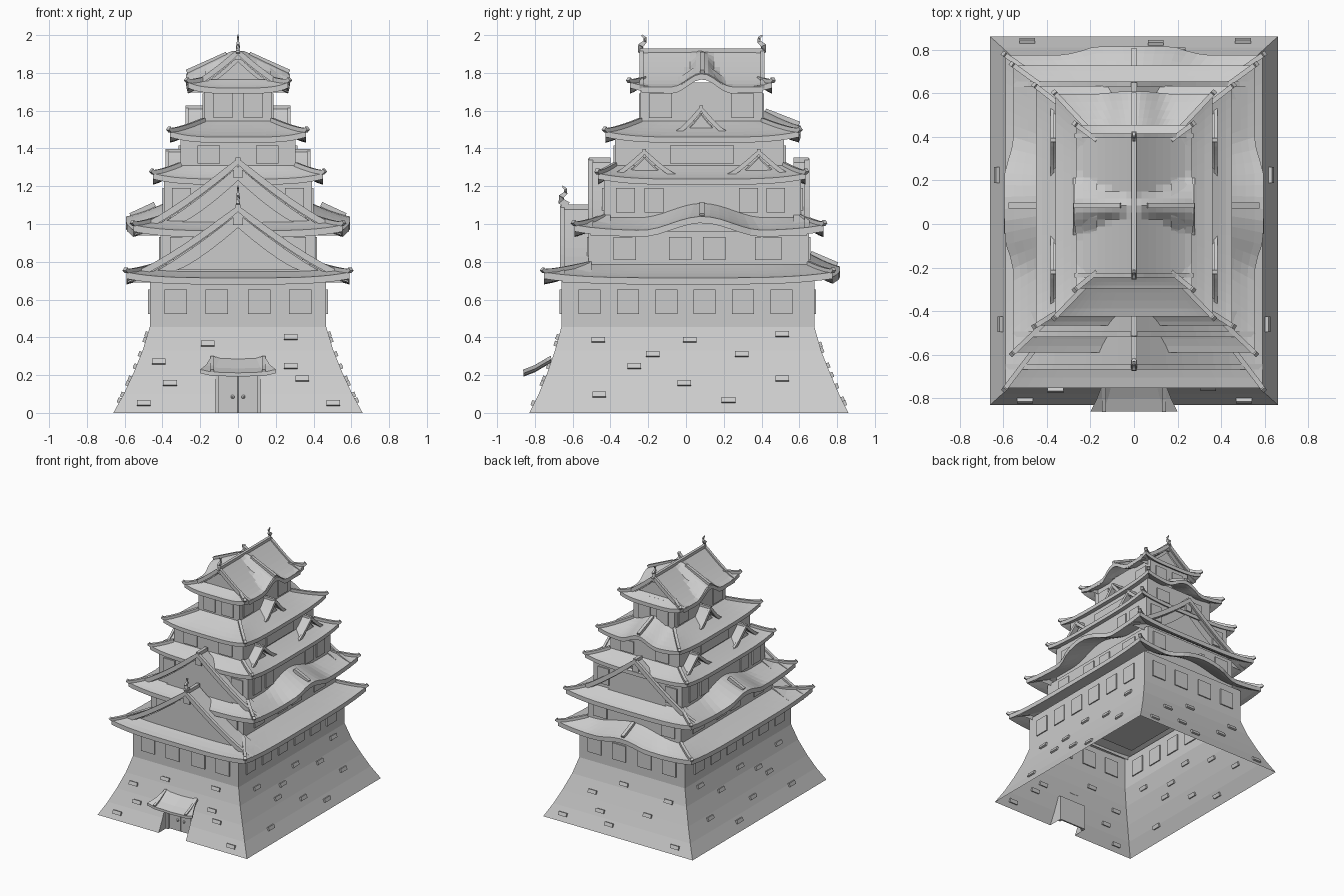
import bpy, bmesh, math
from mathutils import Vector, Matrix

cube = bpy.data.objects.get("Cube")
if cube:
    bpy.data.objects.remove(cube, do_unlink=True)

stone = bpy.data.materials.new("plain_grey")
stone.use_nodes = True
grey = (0.6, 0.6, 0.6, 1)
stone.diffuse_color = grey
stone.node_tree.nodes["Principled BSDF"].inputs["Base Color"].default_value = grey
CY = 0.085  # centre of the upper storeys along y


def finish(name, bm, place=None, recalc=True):
    if recalc:
        bmesh.ops.recalc_face_normals(bm, faces=bm.faces[:])
    me = bpy.data.meshes.new(name)
    bm.to_mesh(me)
    bm.free()
    me.materials.append(stone)
    ob = bpy.data.objects.new(name, me)
    bpy.context.collection.objects.link(ob)
    if place:
        ob.matrix_world = place
    return ob


def boxes(name, items, place=None):
    # each item: centre, size, tilt about x, turn about z
    bm = bmesh.new()
    for c, s, tilt, turn in items:
        m = (Matrix.Translation(c) @ Matrix.Rotation(turn, 4, 'Z')
             @ Matrix.Rotation(tilt, 4, 'X') @ Matrix.Diagonal((*s, 1)))
        bmesh.ops.create_cube(bm, size=1, matrix=m)
    return finish(name, bm, place)


def slab(name, rows, thick, closed=False, place=None):
    # sheet through rows of points, thickened downwards
    bm = bmesh.new()
    vs = [[bm.verts.new(p) for p in r] for r in rows]
    n = len(rows[0])
    for a, b in zip(vs, vs[1:]):
        for i in range(n if closed else n - 1):
            j = (i + 1) % n
            bm.faces.new((a[i], a[j], b[j], b[i]))
    top = bm.faces[:]
    new = bmesh.ops.extrude_face_region(bm, geom=top, use_keep_orig=True)["geom"]
    moved = [v for v in new if isinstance(v, bmesh.types.BMVert)]
    bmesh.ops.translate(bm, verts=moved, vec=(0, 0, -thick))
    return finish(name, bm, place)


def tube(name, pts, r, radii=None, place=None, width=1.0):
    # square bar swept along points
    bm = bmesh.new()
    pts = [Vector(p) for p in pts]
    rings = []
    for i, p in enumerate(pts):
        t = (pts[min(i + 1, len(pts) - 1)] - pts[max(i - 1, 0)]).normalized()
        ref = Vector((0, 0, 1)) if abs(t.z) < 0.9 or abs(t.x) > 0.3 else Vector((0, 1, 0))
        side = t.cross(ref).normalized()
        up = side.cross(t)
        k = r * (radii[i] if radii else 1)
        rings.append([bm.verts.new(p + side * a * k * width + up * b * k)
                      for a, b in ((-1, -1), (1, -1), (1, 1), (-1, 1))])
    for a, b in zip(rings, rings[1:]):
        for i in range(4):
            bm.faces.new((a[i], a[(i + 1) % 4], b[(i + 1) % 4], b[i]))
    bm.faces.new(rings[0])
    bm.faces.new(rings[-1])
    return finish(name, bm, place)


def bell(s, w):
    return 0.5 + 0.5 * math.cos(math.pi * s / w) if abs(s) < w else 0


def roof(name, outer, inner, ze, zi, lift=0.03, thick=0.035, bumps=()):
    # hipped skirt roof; bounds are x half, y min, y max; bumps arch single eaves
    n, m, rows = 24, 5, []
    for k in range(m + 1):
        v = k / m
        hx, y0, y1 = [a + (b - a) * v for a, b in zip(outer, inner)]
        c = [(-hx, y0), (hx, y0), (hx, y1), (-hx, y1)]
        row = []
        for side in range(4):
            p, q = Vector(c[side]), Vector(c[(side + 1) % 4])
            out = Vector(((0, -1), (1, 0), (0, 1), (-1, 0))[side])
            for i in range(n):
                xy = p.lerp(q, i / n)
                z = ze + (zi - ze) * v ** 1.25 + lift * abs(2 * i / n - 1) ** 4 * (1 - v)
                for bside, mid, w, h, reach in bumps:
                    if bside == side:
                        b = bell((xy.y if side % 2 else xy.x) - mid, w)
                        z += h * b
                        xy = xy + out * reach * min(1, 2 * b) * (1 - v)
                row.append((xy.x, xy.y, z))
        rows.append(row)
    slab(name, rows, thick, closed=True)
    for side in range(4):
        hip = [Vector(r[side * n]) + Vector((0, 0, 0.006)) for r in rows]
        tip = hip[0] + (hip[0] - hip[1]).normalized() * 0.012 + Vector((0, 0, 0.012))
        tube(name + "_hip", [tip] + hip, 0.011)


def gable(name, w, zb, zp, y0, y1, turn=0, loc=(0, 0), both=False, bump=None, thick=0.03, bar=0.013):
    # ridged roof facing local -y, with end wall, barge boards and ridge
    place = Matrix.Translation((*loc, 0)) @ Matrix.Rotation(turn, 4, 'Z')
    steps = 20 if bump else 1
    ts = [i / 8 - 1 for i in range(17)]

    def height(t, y=None):
        z = zb + (zp - zb) * (1 - abs(t)) ** 1.25
        if bump and y is not None:
            b = bell(y - bump[0], bump[1])
            z = max(z, zb + b * (bump[2] + 0.5 * w * (1 - abs(t))))
        return z
    ys = [y0 + (y1 - y0) * i / steps for i in range(steps + 1)]
    slab(name, [[(t * w, y, min(height(t, y), zp)) for t in ts] for y in ys], thick, place=place)
    for y, d in [(y0, 1), (y1, -1)][:2 if both else 1]:
        bm = bmesh.new()
        for scale, inset, drop in ((0.97, 0.03, 0.02), (0.56, 0.022, 0.1)):
            lo = zb - 0.03 if scale > 0.9 else zb + (zp - zb) * 0.1
            pts = [(t * w * scale, y + d * inset,
                    max(lo, lo + (height(t) - zb) * (1 if scale > 0.9 else 0.62))) for t in ts]
            bm.faces.new([bm.verts.new(p) for p in pts])
        finish(name + "_end_wall", bm, place)
        tube(name + "_barge_board", [(t * w, y, height(t) - 0.004) for t in ts], bar * 1.3,
             place=place, width=0.75)
        boxes(name + "_pendant", [((0, y + d * 0.01, zp - 0.17 * (zp - zb)),
              (0.09 * w, 0.014, 0.16 * (zp - zb)), 0, 0)], place)
    tube(name + "_ridge", [(0, y0 - 0.008, zp + 0.004), (0, y1, zp + 0.004)], bar, place=place)


def fish(name, y, z, d):
    # curled roof finial, tail sweeping outwards
    path = [(0, 0), (0.035, 0.02), (0.035, 0.045), (0.012, 0.065), (0.012, 0.085), (0.03, 0.1)]
    tube(name, [(0, y + d * (a - 0.02), z + b) for a, b in path], 0.014,
         (1.2, 1.3, 1, 0.7, 0.55, 0.25), width=0.6)


def storey(name, hx, y0, y1, z0, z1, wz, fronts, sides, size):
    # wall block with thin window plates on all four faces
    boxes(name, [((0, (y0 + y1) / 2, (z0 + z1) / 2), (2 * hx, y1 - y0, z1 - z0), 0, 0)])
    windows(name, hx, y0, y1, wz, fronts, sides, size)


def windows(name, hx, y0, y1, wz, fronts, sides, size):
    w, h = size
    items = [((x, y, wz), (w, 0.018, h), 0, 0) for x in fronts for y in (y0, y1)]
    items += [((s * hx, y, wz), (0.018, ww, h), 0, 0) for y, ww in sides for s in (-1, 1)]
    boxes(name + "_windows", items)


# Battered stone base and first storey, open below, with a gate notch in front
levels = [(0, 0.66, -0.83, 0.86), (0.1, 0.605, -0.78, 0.81), (0.205, 0.556, -0.737, 0.765),
          (0.33, 0.505, -0.694, 0.715), (0.455, 0.467, -0.66, 0.68), (0.71, 0.467, -0.66, 0.68)]
bm = bmesh.new()
G, DOOR = 0.12, -0.715
rings = [[bm.verts.new((x, y, z)) for x, y in
          ((-hx, y0), (-G, y0), (G, y0), (hx, y0), (hx, y1), (-hx, y1))] for z, hx, y0, y1 in levels]
for k, (a, b) in enumerate(zip(rings, rings[1:])):
    for i in range(6):
        if not (i == 1 and k < 2):
            j = (i + 1) % 6
            bm.faces.new((a[i], a[j], b[j], b[i]))
for i, x in ((1, -G), (2, G)):
    back = [bm.verts.new((x, DOOR, z)) for z in (levels[2][0], 0)]
    bm.faces.new([rings[0][i], rings[1][i], rings[2][i]] + back)
finish("stone_base", bm, recalc=False)


def face_at(z, col):
    for a, b in zip(levels, levels[1:]):
        if a[0] <= z <= b[0]:
            return a[col] + (b[col] - a[col]) * (z - a[0]) / (b[0] - a[0])


# Protruding stones
front = [(-.16, .365), (.28, .4), (-.42, .27), (-.36, .155), (.28, .245), (.34, .18), (.505, .05), (-.5, .05)]
rear = [(-.49, .05), (.1, .07), (.5, .05), (-.2, .2), (.3, .25), (-.35, .33), (.05, .36), (.2, .14)]
flank = [(-.465, .385), (.51, .415), (-.175, .31), (.02, .385), (.295, .31), (-.275, .245),
         (-.01, .155), (-.46, .095), (.51, .18), (.225, .065)]
size = (0.072, 0.028, 0.028)
items = [((x, face_at(z, 2), z), size, -0.35, 0) for x, z in front]
items += [((x, face_at(z, 3), z), size, 0.35, 0) for x, z in rear]
items += [((s * face_at(z, 1), y, z), size, -0.35, s * math.pi / 2) for y, z in flank for s in (-1, 1)]
boxes("base_stones", items)

# Gate: doors, posts, knobs and small sloping roof
boxes("gate_doors", [((s * 0.057, DOOR, 0.1), (0.11, 0.012, 0.2), 0, 0) for s in (-1, 1)])
boxes("gate_posts", [((s * 0.11, DOOR - 0.01, 0.1), (0.02, 0.03, 0.2), 0, 0) for s in (-1, 1)])
bm = bmesh.new()
for s in (-1, 1):
    bmesh.ops.create_uvsphere(bm, u_segments=8, v_segments=6, radius=0.01,
                              matrix=Matrix.Translation((s * 0.028, DOOR - 0.006, 0.085)))
finish("gate_knobs", bm)
rows = [[(t * w, y, z + 0.018 * abs(t) ** 4) for t in (-1, -0.7, 0, 0.7, 1)]
        for w, y, z in ((0.2, -0.86, 0.212), (0.17, -0.8, 0.235), (0.138, -0.715, 0.285))]
slab("gate_roof", rows, 0.02)
for s in (-1, 1):
    tube("gate_roof_rib", [(s * 0.137, -0.86, 0.22), (s * 0.137, -0.8, 0.243), (s * 0.137, -0.715, 0.293)], 0.009)

# Storeys
windows("first_storey", 0.467, -0.66, 0.68, 0.588, (-.33, -.113, .113, .33),
        [(-0.51 + i * 0.203, 0.116) for i in range(6)], (0.12, 0.13))
storey("second_storey", 0.41, -0.515, 0.65, 0.7, 0.96, 0.87, (-.3, .3),
       [(-.325, .12), (-.03, .12), (.15, .12), (.435, .14)], (0.12, 0.12))
storey("third_storey", 0.392, -0.435, 0.61, 0.93, 1.24, 1.125, (-.3, .3),
       [(-.32, .1), (-.17, .1), (.33, .1), (.475, .1)], (0.1, 0.13))
storey("fourth_storey", 0.305, -0.375, 0.52, 1.22, 1.47, 1.368, (-.155, .155), [(CY, .34)], (0.12, 0.095))
storey("top_storey", 0.18, -0.24, 0.405, 1.45, 1.75, 1.625, (-.08, .08), [(-.135, .12), (.3, .12)], (0.1, 0.13))

# Skirt roofs with arched eaves
roof("first_roof", (0.59, -0.752, 0.775), (0.41, -0.515, 0.65), 0.715, 0.785,
     bumps=[(2, 0, 0.36, 0.06, 0.04)])
roof("second_roof", (0.553, -0.59, 0.728), (0.39, -0.435, 0.61), 0.965, 1.035,
     bumps=[(1, CY, 0.33, 0.075, 0.04), (3, CY, 0.33, 0.075, 0.04)])
roof("third_roof", (0.45, -0.466, 0.632), (0.305, -0.375, 0.52), 1.238, 1.31, thick=0.03)
roof("fourth_roof", (0.36, -0.425, 0.597), (0.18, -0.24, 0.405), 1.46, 1.545, thick=0.03,
     bumps=[(2, 0, 0.17, 0.06, 0.01)])
roof("top_roof_eave", (0.265, -0.297, 0.455), (0.17, -0.22, 0.385), 1.72, 1.765, thick=0.03,
     bumps=[(1, CY, 0.16, 0.075, 0.01), (3, CY, 0.16, 0.075, 0.01)])

# Ridge bars on the arched eaves
for s in (-1, 1):
    tube("side_arch_ridge", [(s * 0.57, CY, 1.045), (s * 0.44, CY, 1.105)], 0.013)
    tube("top_arch_ridge", [(s * 0.272, CY, 1.805), (s * 0.06, CY, 1.9)], 0.012)
tube("rear_arch_ridge", [(0, 0.8, 0.785), (0, 0.66, 0.845)], 0.013)
tube("upper_rear_arch_ridge", [(0, 0.6, 1.53), (0, 0.42, 1.6)], 0.012)

# Large gables, top roof and side dormers
gable("lower_front_gable", 0.585, 0.72, 1.085, -0.655, -0.5)
gable("middle_front_gable", 0.548, 0.97, 1.335, -0.505, -0.4)
gable("middle_rear_gable", 0.548, 0.97, 1.335, -0.64, -0.57, turn=math.pi)
gable("top_gable_roof", 0.267, 1.726, 1.915, -0.235, 0.405, both=True, bump=(CY, 0.16, 0.075), bar=0.011)
for s in (-1, 1):
    for y in (-0.22, 0.385):
        gable("side_dormer", 0.17, 1.255, 1.385, -0.375, -0.28, turn=s * math.pi / 2,
              loc=(0, y), thick=0.015, bar=0.009)
    gable("upper_side_dormer", 0.125, 1.49, 1.615, -0.27, -0.16, turn=s * math.pi / 2,
          loc=(0, CY - 0.005), thick=0.015, bar=0.009)

# Finials
fish("front_gable_finial", -0.645, 1.1, -1)
fish("top_front_finial", -0.225, 1.9, -1)
fish("top_rear_finial", 0.395, 1.9, 1)
